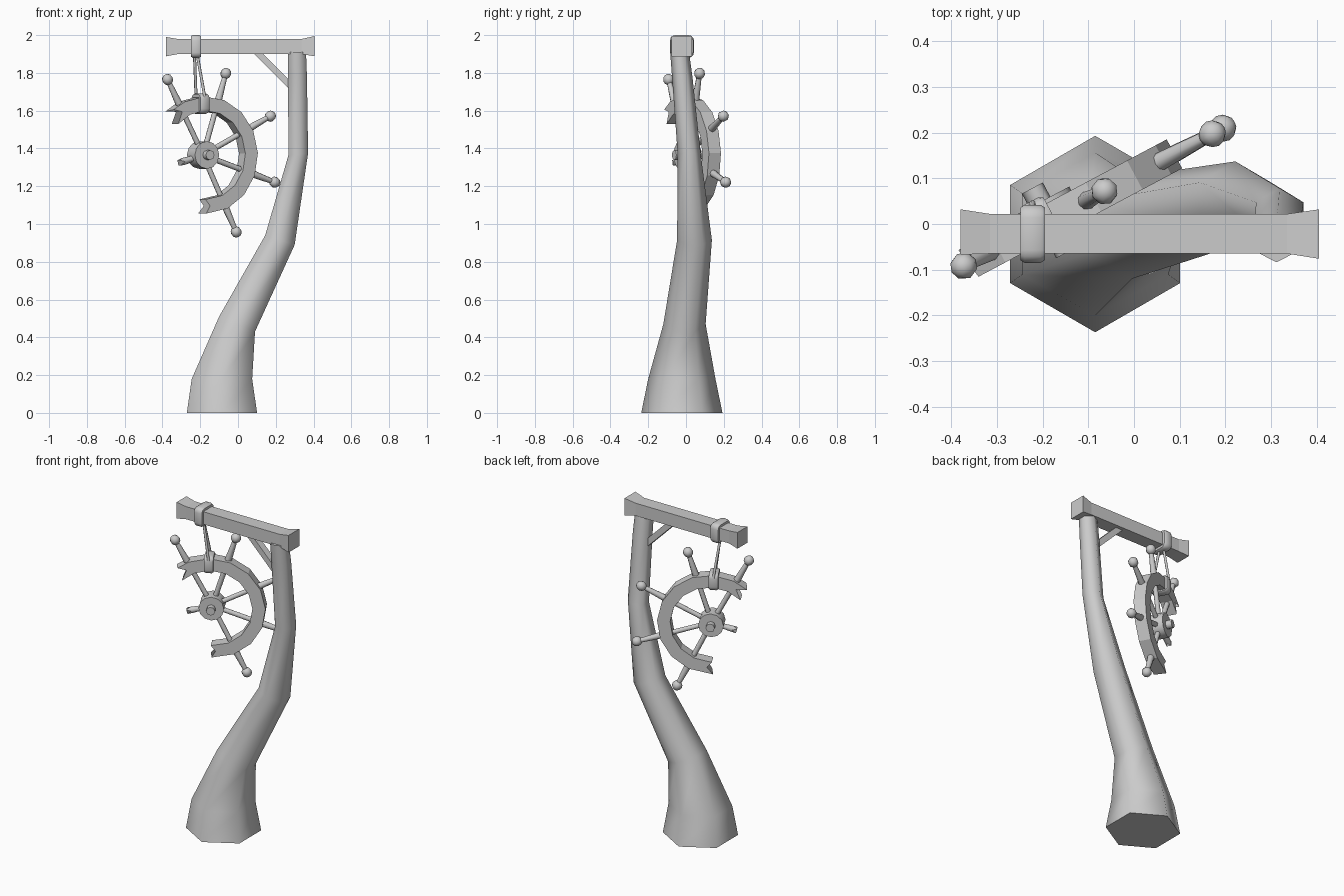
import bpy, bmesh
from math import cos, sin, radians, pi
from mathutils import Vector, Matrix

if "Cube" in bpy.data.objects:
    bpy.data.objects.remove(bpy.data.objects["Cube"])

grey = bpy.data.materials.new("weathered_grey")
grey.use_nodes = True
COLOUR = (0.6, 0.6, 0.6, 1)
grey.diffuse_color = COLOUR
grey.node_tree.nodes["Principled BSDF"].inputs["Base Color"].default_value = COLOUR


def finish(name, bm, angle):
    """Turn a bmesh into an object, smooth below the given edge angle."""
    bmesh.ops.recalc_face_normals(bm, faces=bm.faces)
    for f in bm.faces:
        f.smooth = angle > 0
    for e in bm.edges:
        e.smooth = e.calc_face_angle(0) < radians(angle)
    mesh = bpy.data.meshes.new(name)
    bm.to_mesh(mesh)
    bm.free()
    mesh.materials.append(grey)
    obj = bpy.data.objects.new(name, mesh)
    bpy.context.collection.objects.link(obj)
    return obj


def loft(name, rings, angle=0, closed=False):
    """Skin a row of equal point rings; cap the ends unless closed."""
    bm = bmesh.new()
    rows = [[bm.verts.new(p) for p in ring] for ring in rings]
    pairs = list(zip(rows, rows[1:]))
    if closed:
        pairs.append((rows[-1], rows[0]))
    else:
        bm.faces.new(rows[0])
        bm.faces.new(rows[-1])
    n = len(rows[0])
    for a, b in pairs:
        for i in range(n):
            j = (i + 1) % n
            bm.faces.new((a[i], a[j], b[j], b[i]))
    return finish(name, bm, angle)


def rod(name, start, end, stations, sides=8, angle=50):
    """Round bar from start to end; stations are (fraction, radius)."""
    start, end = Vector(start), Vector(end)
    axis = end - start
    q = axis.to_track_quat('Z', 'Y')
    rings = [[start + axis * t + q @ Vector((r * cos(2 * pi * i / sides), r * sin(2 * pi * i / sides), 0))
              for i in range(sides)] for t, r in stations]
    return loft(name, rings, angle)


def rope_loop(name, centre, a, b, w, half_a, half_b):
    """Rounded rectangular band in the a-b plane, with its width along w."""
    r, t, h = 0.018, 0.010, 0.027
    section = [(-t, -h), (t * .4, -h), (t, -h * .65), (t, h * .65), (t * .4, h), (-t, h)]
    rings = []
    for k, (sa, sb) in enumerate([(1, 1), (-1, 1), (-1, -1), (1, -1)]):
        for i in range(4):
            ang = pi / 2 * (k + i / 3)
            rings.append([centre + a * (sa * (half_a - r) + (r + s) * cos(ang))
                          + b * (sb * (half_b - r) + (r + s) * sin(ang)) + w * d
                          for s, d in section])
    return loft(name, rings, 50, closed=True)


# Crooked hexagonal post: x, y, z, half width, point radius, tilt
POST = [(-.085, -.022, 0, .186, .215, 0), (-.085, -.022, .18, .16, .178, 0),
        (-.005, -.008, .47, .095, .112, -.42), (.222, .045, .915, .078, .092, -.32),
        (.319, .017, 1.37, .052, .061, .1), (.315, -.02, 1.78, .05, .054, 0),
        (.312, -.034, 1.91, .048, .05, 0)]
rings = []
for x, y, z, hw, r, tilt in POST:
    ring = []
    for i in range(6):
        ang = pi / 6 + i * pi / 3
        dx = hw * cos(ang) / cos(pi / 6)
        ring.append((x + dx, y + r * sin(ang), z + tilt * dx))
    rings.append(ring)
loft("post", rings, 65)

# Beam with flared ends
BEAM = [(-.38, -.067, .032, 1.888, 1.99), (-.315, -.065, .022, 1.9, 1.979),
        (.335, -.065, .022, 1.9, 1.979), (.405, -.076, .032, 1.888, 1.995)]
loft("beam", [[(x, y0, z0), (x, y1, z0), (x, y1, z1), (x, y0, z1)] for x, y0, y1, z0, z1 in BEAM])

# Diagonal brace between beam and post
loft("brace", [[(.08, y, 1.905), (.13, y, 1.905), (.29, y, 1.745), (.29, y, 1.695)]
               for y in (-.043, .0)])

# Wheel frame: u across, z up, n towards the front
TURN = radians(28)
C = Vector((-.185, .008, 1.365))
U = Vector((cos(TURN), sin(TURN), 0))
N = Vector((sin(TURN), -cos(TURN), 0))
Z = Vector((0, 0, 1))


def wheel(radius, deg, depth=0):
    a = radians(deg)
    return C + U * radius * cos(a) + Z * radius * sin(a) + N * depth


# Broken rim, with notched ends
R_IN, R_MID, R_OUT, HALF = .235, .27, .31, .036


def rim_ring(inner, mid, outer):
    return [wheel(R_IN, inner, HALF), wheel(R_MID, mid, HALF), wheel(R_OUT, outer, HALF),
            wheel(R_OUT, outer + (outer - mid) * .4, -HALF), wheel(R_MID, mid, -HALF),
            wheel(R_IN, inner, -HALF)]


rings = [rim_ring(-91, -85, -90)]
rings += [rim_ring(a, a, a) for a in [-65.5 + 22.5 * i for i in range(9)]]
rings.append(rim_ring(136, 122, 129))
loft("wheel_rim", rings)

# Hub with axle knobs
rod("wheel_hub", C - N * .045, C + N * .045, [(0, .073), (1, .073)], 12)
rod("axle", C - N * .08, C + N * .08, [(0, .026), (1, .026)], 8)

# Spokes with ball grips
for k in range(5):
    deg = -64 + 45.5 * k
    rod(f"spoke_{k + 1}", wheel(.05, deg), wheel(.45, deg),
        [(0, .015), (.46, .015), (.65, .020), (1, .013)])
    bm = bmesh.new()
    q = (wheel(1, deg) - C).to_track_quat('Z', 'Y')
    bmesh.ops.create_uvsphere(bm, u_segments=8, v_segments=6, radius=.03,
                              matrix=Matrix.Translation(wheel(.453, deg)) @ q.to_matrix().to_4x4())
    finish(f"grip_ball_{k + 1}", bm, 60)

# Snapped spoke stub with a slanted, splintered end
stub = rod("broken_spoke", wheel(.05, 198), wheel(.135, 196), [(0, .015), (1, .02)])
for i, v in enumerate(stub.data.vertices[8:]):
    v.co += (wheel(1, 196) - C) * (.014 if i % 2 else -.012)

# Rope: loop on the beam, loop on the rim, and two strands
top = Vector((-.222, -.0215, 1.94))
rope_loop("beam_rope_loop", top, Vector((0, 1, 0)), Z, Vector((1, 0, 0)), .0535, .05)
low = C - U * .015 + Z * .272
rope_loop("rim_rope_loop", low, N, Z, U, .046, .044)
for side, label in ((1, "front"), (-1, "back")):
    rod(f"{label}_rope_strand", top + Vector((.008 * side, -.012 * side, -.055)),
        low + N * side * .05 + Z * .03, [(0, .008), (1, .008)], 6, 65)
